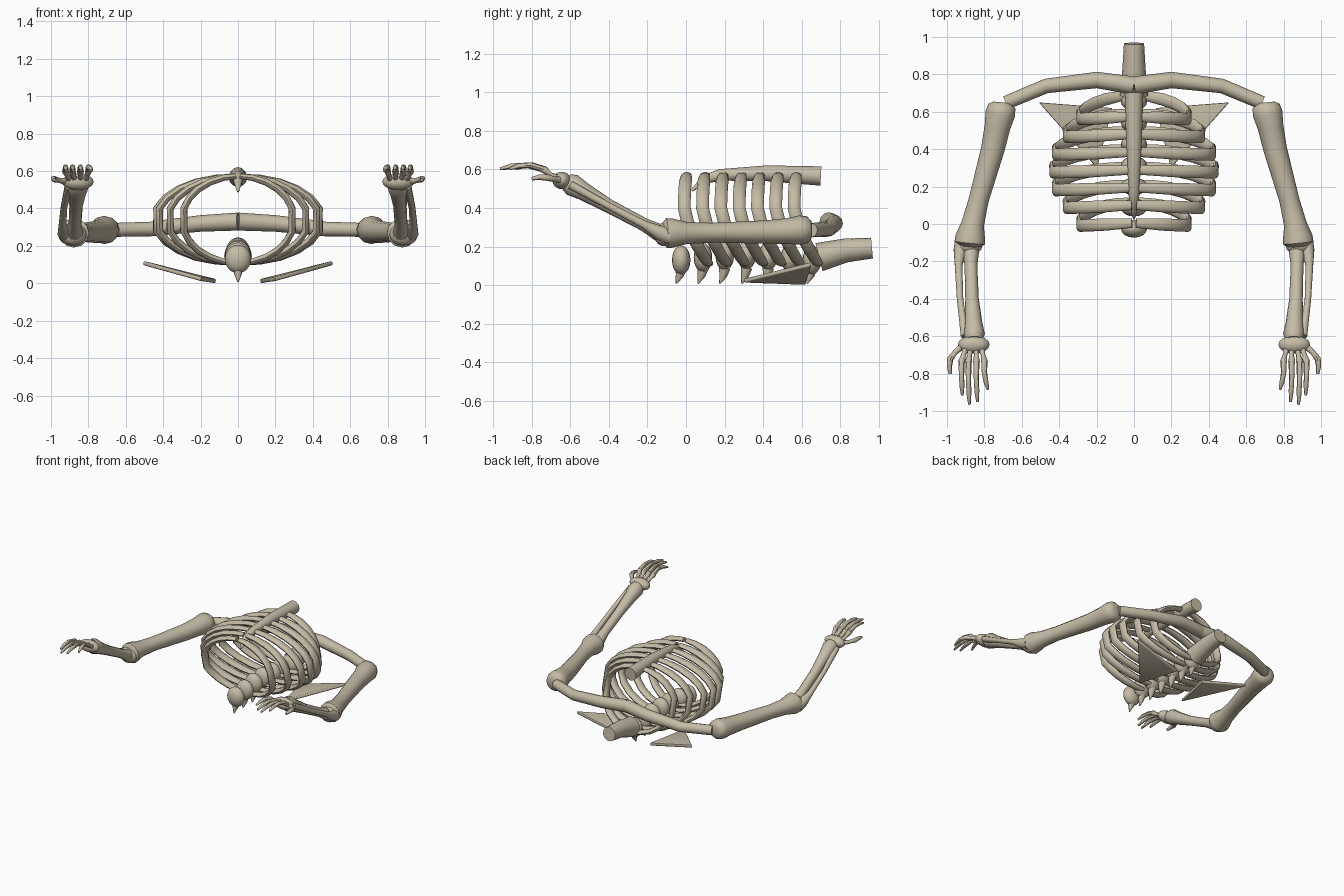
import bpy, bmesh
from math import sin, cos, pi, radians
from mathutils import Vector, Matrix

cube = bpy.data.objects.get("Cube")
if cube:
    bpy.data.objects.remove(cube)

bone = bpy.data.materials.new("bone")
bone.use_nodes = True
COLOUR = (0.56, 0.50, 0.38, 1)
bone.diffuse_color = COLOUR
shader = bone.node_tree.nodes["Principled BSDF"]
shader.inputs["Base Color"].default_value = COLOUR
shader.inputs["Roughness"].default_value = 0.8


def finish(name, bm, mirror=False, angle=45):
    bmesh.ops.recalc_face_normals(bm, faces=bm.faces)
    mesh = bpy.data.meshes.new(name)
    bm.to_mesh(mesh)
    bm.free()
    mesh.materials.append(bone)
    mesh.shade_smooth()
    mesh.set_sharp_from_angle(angle=radians(angle))
    obj = bpy.data.objects.new(name, mesh)
    bpy.context.collection.objects.link(obj)
    if mirror:
        mod = obj.modifiers.new("Mirror", 'MIRROR')
        mod.use_mirror_merge = False
    return obj


def tube(name, path, radii, mirror=False, ref=(0, 0, 1), flat=1.0, sides=12, angle=45):
    """Sweep a ring along a path; 'flat' scales the ring across the ref axis."""
    pts = [Vector(p) for p in path]
    bm = bmesh.new()
    rings = []
    for i, p in enumerate(pts):
        d = (pts[min(i + 1, len(pts) - 1)] - pts[max(i - 1, 0)]).normalized()
        u = Vector(ref)
        u = (u - d * u.dot(d)).normalized()
        v = d.cross(u)
        r = radii[i]
        rings.append([bm.verts.new(p + u * r * cos(2 * pi * k / sides)
                                   + v * r * flat * sin(2 * pi * k / sides))
                      for k in range(sides)])
    for a, b in zip(rings, rings[1:]):
        for k in range(sides):
            n = (k + 1) % sides
            bm.faces.new((a[k], a[n], b[n], b[k]))
    bm.faces.new(rings[0])
    bm.faces.new(rings[-1])
    return finish(name, bm, mirror, angle)


def ball(name, centre, size, mirror=False):
    bm = bmesh.new()
    bmesh.ops.create_uvsphere(bm, u_segments=16, v_segments=10, radius=1,
                              matrix=Matrix.LocRotScale(Vector(centre), None, Vector(size)))
    return finish(name, bm, mirror)


# Neck and breastbone
tube("neck", [(0, 0.69, 0.145), (0, 0.83, 0.18), (0, 0.965, 0.192)],
     [0.075, 0.062, 0.054], sides=16)
tube("sternum", [(0, 0.70, 0.566), (0, 0.42, 0.58), (0, 0.18, 0.572), (0, 0.1, 0.55), (0, 0.03, 0.49)],
     [0.05, 0.041, 0.03, 0.025, 0.006], ref=(1, 0, 0))

# Spine with a downward spike on each vertebra
for i in range(7):
    y = -0.025 + 0.113 * i
    z = 0.13 + 0.025 * sin(pi * i / 6)
    ball(f"vertebra_{i + 1}", (0, y, z), (0.07, 0.048, 0.076))
    tube(f"vertebra_spike_{i + 1}", [(0, y, 0.09), (0, y - 0.008, 0.05), (0, y - 0.025, 0.008)],
         [0.03, 0.021, 0.004], ref=(1, 0, 0), sides=8)

# Ribs: flattened half hoops that sweep back toward the spine
ANGLES = [88, 75, 60, 45, 30, 15, -15, -30, -45, -60, -75, -87]
for i, reach in enumerate([0.30, 0.375, 0.435, 0.45, 0.435, 0.375, 0.30]):
    y0 = 0.005 + 0.095 * i
    path = []
    for deg in ANGLES:
        t = radians(deg)
        path.append((reach * cos(t), y0 - 0.015 * cos(t) + 0.115 * max(0, -sin(t)),
                     0.34 + 0.232 * sin(t)))
    tube(f"rib_{i + 1}", path, [0.025, 0.029] + [0.033] * 8 + [0.028, 0.022],
         mirror=True, ref=(0, 1, 0), flat=0.6, sides=10)

# Collarbones
tube("clavicle", [(0, 0.74, 0.33), (0.2, 0.77, 0.32), (0.47, 0.738, 0.29), (0.685, 0.648, 0.285)],
     [0.048, 0.044, 0.039, 0.037], mirror=True)

# Shoulder blades: thin bevelled triangles
bm = bmesh.new()
low = [bm.verts.new(p) for p in ((0.51, 0.65, 0.098), (0.12, 0.62, 0.0), (0.2, 0.3, 0.012))]
face = bm.faces.new(low)
top = bmesh.ops.extrude_face_region(bm, geom=[face])["geom"]
bmesh.ops.translate(bm, vec=(-0.004, 0, 0.022),
                    verts=[g for g in top if isinstance(g, bmesh.types.BMVert)])
bmesh.ops.bevel(bm, geom=bm.edges[:], offset=0.006, segments=2, affect='EDGES', profile=0.5)
finish("shoulder_blade", bm, mirror=True)

# Upper arm
tube("humerus",
     [(0.704, 0.65, 0.287), (0.706, 0.63, 0.287), (0.715, 0.59, 0.285), (0.73, 0.52, 0.28),
      (0.755, 0.4, 0.275), (0.83, 0.13, 0.272), (0.862, 0.0, 0.27), (0.875, -0.07, 0.27),
      (0.878, -0.1, 0.269), (0.88, -0.12, 0.268)],
     [0.045, 0.07, 0.076, 0.066, 0.06, 0.051, 0.058, 0.076, 0.078, 0.055], mirror=True, flat=1.05)

# Forearm: a slim outer bone and a thicker inner one
tube("ulna", [(0.915, -0.09, 0.255), (0.928, -0.14, 0.272), (0.938, -0.22, 0.315),
              (0.93, -0.4, 0.41), (0.905, -0.6, 0.52)],
     [0.045, 0.038, 0.021, 0.018, 0.022], mirror=True, sides=10)
tube("radius", [(0.872, -0.09, 0.25), (0.872, -0.14, 0.272), (0.872, -0.22, 0.315),
                (0.866, -0.4, 0.41), (0.858, -0.53, 0.485), (0.855, -0.59, 0.52), (0.855, -0.62, 0.535)],
     [0.05, 0.045, 0.034, 0.036, 0.047, 0.058, 0.045], mirror=True)
ball("elbow_joint", (0.88, -0.115, 0.262), (0.07, 0.05, 0.06), mirror=True)

# Hand
ball("wrist", (0.857, -0.645, 0.543), (0.085, 0.048, 0.045), mirror=True)
fingers = {"index": (0.90, 0.922, 0.918, -0.915), "middle": (0.873, 0.885, 0.88, -0.965),
           "ring": (0.843, 0.843, 0.837, -0.95), "little": (0.815, 0.80, 0.781, -0.885)}
for name, (base, knuckle, tip, end) in fingers.items():
    span = end + 0.735
    tube(f"{name}_metacarpal", [(base, -0.665, 0.555), ((base + knuckle) / 2, -0.70, 0.572),
                                (knuckle, -0.735, 0.598), (knuckle, -0.75, 0.603)],
         [0.018, 0.012, 0.019, 0.013], mirror=True, sides=8)
    tube(f"{name}_finger",
         [(knuckle, -0.735, 0.6), (knuckle, -0.735 + span * 0.4, 0.622),
          ((knuckle + tip) / 2, -0.735 + span * 0.75, 0.618), (tip, end, 0.603)],
         [0.017, 0.014, 0.013, 0.007], mirror=True, sides=8)
tube("thumb", [(0.92, -0.655, 0.545), (0.955, -0.685, 0.55), (0.982, -0.72, 0.557),
               (0.987, -0.76, 0.56), (0.982, -0.80, 0.552)],
     [0.019, 0.014, 0.017, 0.014, 0.009], mirror=True, ref=(0, 0, 1), sides=8)
